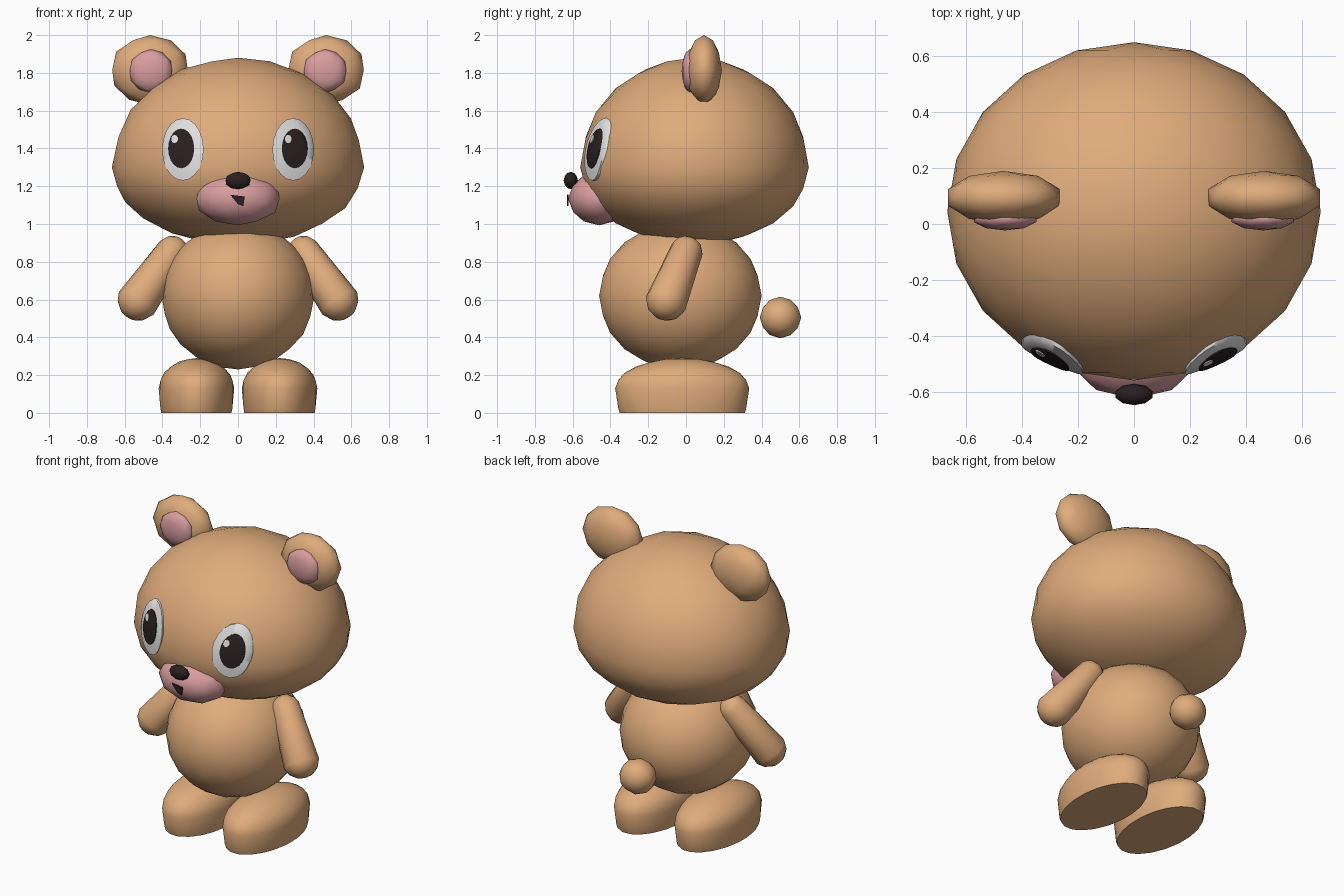
import bpy, bmesh, math
from mathutils import Vector, Matrix

if "Cube" in bpy.data.objects:
    bpy.data.objects.remove(bpy.data.objects["Cube"])


def material(name, rgb):
    m = bpy.data.materials.new(name)
    m.use_nodes = True
    m.diffuse_color = (*rgb, 1)
    m.node_tree.nodes["Principled BSDF"].inputs["Base Color"].default_value = (*rgb, 1)
    return m


FUR = material("tan fur", (0.74, 0.41, 0.2))
PINK = material("soft pink", (0.7, 0.34, 0.35))
DARK = material("dark brown", (0.022, 0.014, 0.015))
WHITE = material("eye white", (0.76, 0.76, 0.76))


def finish(name, bm, mat):
    mesh = bpy.data.meshes.new(name)
    bm.to_mesh(mesh)
    bm.free()
    mesh.materials.append(mat)
    mesh.shade_smooth()
    mesh.set_sharp_from_angle(angle=math.radians(60))
    obj = bpy.data.objects.new(name, mesh)
    bpy.context.collection.objects.link(obj)
    return obj


def ball(name, centre, radii, mat, detail=2, low=None, floor=False):
    """Faceted ball fitted to its radii; low is a separate radius below the centre."""
    bm = bmesh.new()
    bmesh.ops.create_icosphere(bm, subdivisions=detail, radius=1)
    size = [max(v.co[i] for v in bm.verts) for i in range(3)]
    for v in bm.verts:
        r = list(radii)
        if low and v.co.z < 0:
            r[2] = low
        v.co = Vector(centre) + Vector([v.co[i] / size[i] * r[i] for i in range(3)])
    if floor:
        cut = bmesh.ops.bisect_plane(bm, geom=bm.verts[:] + bm.edges[:] + bm.faces[:],
                                     plane_co=(0, 0, 0), plane_no=(0, 0, 1), clear_inner=True)
        rim = [e for e in cut["geom_cut"] if isinstance(e, bmesh.types.BMEdge)]
        bmesh.ops.contextual_create(bm, geom=rim)
        bmesh.ops.recalc_face_normals(bm, faces=bm.faces[:])
    return finish(name, bm, mat)


def limb(name, top, end, r_top, r_end, mat):
    """Tapered capsule between two points."""
    top, end = Vector(top), Vector(end)
    turn = (top - end).to_track_quat("Z", "Y").to_matrix()
    bm = bmesh.new()
    bmesh.ops.create_uvsphere(bm, u_segments=12, v_segments=7, radius=1)
    for v in bm.verts:
        upper = v.co.z > 0
        v.co = (top if upper else end) + turn @ v.co * (r_top if upper else r_end)
    return finish(name, bm, mat)


HEAD = Vector((0, 0.045, 1.3))
HEAD_R = Vector((0.668, 0.605, 0.58))


def patch(name, x, z, rx, rz, lift, mat, sides=20):
    """Thin plate that follows the front of the head."""
    bm = bmesh.new()
    bmesh.ops.create_circle(bm, cap_ends=True, cap_tris=True, segments=sides, radius=1)
    bmesh.ops.subdivide_edges(bm, edges=bm.edges[:], cuts=2, use_grid_fill=True)
    for v in bm.verts:
        px, pz = x + v.co.x * rx, z + v.co.y * rz
        depth = 1 - (px / HEAD_R.x) ** 2 - ((pz - HEAD.z) / HEAD_R.z) ** 2
        v.co = (px, HEAD.y - HEAD_R.y * math.sqrt(depth) - lift, pz)
    rim = [e for e in bm.edges if e.is_boundary]
    skirt = bmesh.ops.extrude_edge_only(bm, edges=rim)["geom"]
    for v in skirt:
        if isinstance(v, bmesh.types.BMVert):
            v.co.y += 0.025
    return finish(name, bm, mat)


# Head, body and tail
ball("head", HEAD, HEAD_R, FUR, detail=3, low=0.41)
ball("body", (0, -0.03, 0.62), (0.405, 0.43, 0.39), FUR, detail=3)
ball("tail", (0, 0.5, 0.505), (0.11, 0.11, 0.11), FUR)

# Muzzle, nose and mouth
ball("muzzle", (0, -0.46, 1.135), (0.22, 0.165, 0.142), PINK)
ball("nose", (0, -0.61, 1.23), (0.066, 0.038, 0.046), DARK)
bm = bmesh.new()
corners = [(-0.042, 1.155), (0, 1.105), (0.028, 1.095), (0.036, 1.145)]
face = bm.faces.new([bm.verts.new((x, -0.631, z)) for x, z in corners])
back = bmesh.ops.extrude_face_region(bm, geom=[face])["geom"]
for v in back:
    if isinstance(v, bmesh.types.BMVert):
        v.co.y += 0.009
bmesh.ops.recalc_face_normals(bm, faces=bm.faces[:])
finish("mouth", bm, DARK)

# Paired parts
for side, s in (("left", 1), ("right", -1)):
    ball(side + "_ear", (s * 0.466, 0.095, 1.815), (0.2, 0.095, 0.185), FUR)
    ball(side + "_inner_ear", (s * 0.461, 0.02, 1.81), (0.112, 0.043, 0.115), PINK)
    limb(side + "_arm", (s * 0.35, 0.0, 0.85), (s * 0.525, -0.1, 0.6), 0.088, 0.113, FUR)
    ball(side + "_foot", (s * 0.22, -0.02, 0.13), (0.2, 0.355, 0.16), FUR,
         detail=3, low=0.4, floor=True)
    patch(side + "_eye", s * 0.292, 1.395, 0.11, 0.165, 0.004, WHITE)
    patch(side + "_pupil", s * 0.301, 1.4, 0.069, 0.105, 0.009, DARK)
    patch(side + "_eye_glint", s * 0.301 - 0.035, 1.45, 0.018, 0.022, 0.013, WHITE, sides=10)
